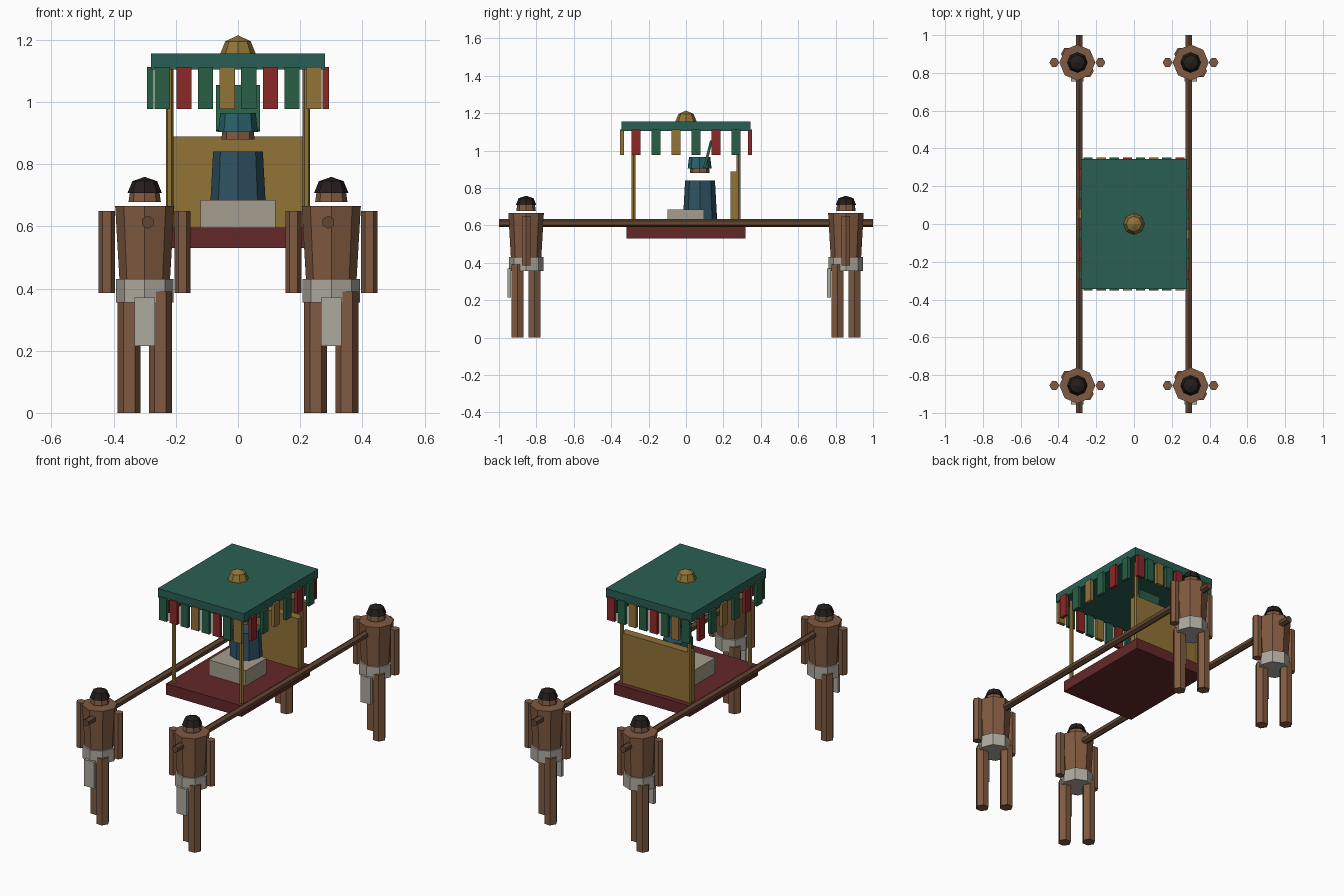
import bpy
import math
from mathutils import Matrix, Euler

if "Cube" in bpy.data.objects:
    bpy.data.objects.remove(bpy.data.objects["Cube"])


def lin(c):
    return (c / 255 / 12.92) if c < 10 else ((c / 255 + 0.055) / 1.055) ** 2.4


def material(name, r, g, b):
    m = bpy.data.materials.new(name)
    m.diffuse_color = (lin(r), lin(g), lin(b), 1)
    m.use_nodes = True
    m.node_tree.nodes["Principled BSDF"].inputs["Base Color"].default_value = m.diffuse_color
    return m


SKIN = material("skin", 128, 90, 65)
HAIR = material("hair", 36, 30, 28)
CLOTH = material("cloth", 172, 168, 158)
WOOD = material("wood", 98, 70, 50)
RED = material("dark_red", 100, 40, 40)
GOLD = material("gold", 145, 115, 55)
STONE = material("stone", 165, 158, 142)
ROBE = material("robe_blue", 45, 82, 98)
TEAL = material("teal", 42, 98, 108)
CANOPY = material("canopy_green", 42, 95, 83)
GREEN = material("strip_green", 40, 95, 70)
BRIGHT_RED = material("strip_red", 140, 40, 40)


def build(name, verts, faces, mat):
    me = bpy.data.meshes.new(name)
    me.from_pydata(verts, [], faces)
    me.materials.append(mat)
    ob = bpy.data.objects.new(name, me)
    bpy.context.collection.objects.link(ob)
    return ob


def lathe(name, x, y, profile, sides, mat):
    """Faceted solid from (radius, z) rings, first vertex on +x."""
    verts, faces = [], []
    for r, z in profile:
        for i in range(sides):
            a = 2 * math.pi * i / sides
            verts.append((x + r * math.cos(a), y + r * math.sin(a), z))
    for k in range(len(profile) - 1):
        for i in range(sides):
            j = (i + 1) % sides
            faces.append((k * sides + i, k * sides + j, (k + 1) * sides + j, (k + 1) * sides + i))
    faces.append(tuple(reversed(range(sides))))
    faces.append(tuple(range(len(verts) - sides, len(verts))))
    return build(name, verts, faces, mat)


def box(name, center, size, mat, tilt=0):
    sx, sy, sz = (s / 2 for s in size)
    verts = [(x, y, z) for x in (-sx, sx) for y in (-sy, sy) for z in (-sz, sz)]
    faces = [(0, 1, 3, 2), (4, 6, 7, 5), (0, 4, 5, 1), (2, 3, 7, 6), (0, 2, 6, 4), (1, 5, 7, 3)]
    ob = build(name, verts, faces, mat)
    ob.data.transform(Matrix.Translation(center) @ Euler((tilt, 0, 0)).to_matrix().to_4x4())
    return ob


def bearer(x, y):
    # legs in mid-stride
    for s in (-1, 1):
        lathe("bearer_leg", x + s * 0.05, y - s * 0.045, [(0.037, 0), (0.037, 0.39)], 6, SKIN)
        lathe("bearer_arm", x + s * 0.122, y, [(0.026, 0.385), (0.026, 0.65)], 6, SKIN)
    lathe("bearer_torso", x, y, [(0.078, 0.37), (0.095, 0.665)], 8, SKIN)
    lathe("bearer_loincloth", x, y, [(0.092, 0.355), (0.092, 0.43)], 8, CLOTH)
    box("bearer_flap", (x, y - 0.09, 0.293), (0.065, 0.02, 0.155), CLOTH)
    lathe("bearer_head", x, y, [(0.052, 0.678), (0.046, 0.72)], 8, SKIN)
    lathe("bearer_hair", x, y, [(0.055, 0.708), (0.04, 0.745), (0.003, 0.758)], 8, HAIR)


for bx in (-0.3, 0.3):
    for by in (-0.855, 0.855):
        bearer(bx, by)

# carrying poles
for px in (-0.29, 0.29):
    pole = lathe("carrying_pole", 0, 0, [(0.021, -1), (0.021, 1)], 6, WOOD)
    pole.data.transform(Matrix.Translation((px, 0, 0.613)) @ Matrix.Rotation(math.pi / 2, 4, 'X')
                        @ Matrix.Rotation(math.pi / 2, 4, 'Z'))

# platform, back panel, seat
box("platform", (0, 0, 0.563), (0.49, 0.635, 0.065), RED)
box("back_panel", (0, 0.262, 0.742), (0.45, 0.05, 0.295), GOLD)
box("seat", (0, -0.002, 0.64), (0.24, 0.195, 0.09), STONE)
for px in (-0.22, 0.22):
    for py in (-0.28, 0.28):
        lathe("canopy_post", px, py, [(0.012, 0.59), (0.012, 1.11)], 6, GOLD)

# seated rider
lathe("rider_robe", 0, 0.075, [(0.093, 0.60), (0.08, 0.84)], 8, ROBE)
lathe("rider_head", 0, 0.073, [(0.053, 0.88), (0.05, 0.92)], 8, SKIN)
lathe("rider_cap", 0, 0.073, [(0.064, 0.903), (0.057, 0.965)], 8, TEAL)
box("rider_headdress_fan", (0, 0.117, 0.98), (0.142, 0.014, 0.15), GREEN, tilt=-0.25)

# canopy and finial
box("canopy_roof", (0, 0, 1.13), (0.56, 0.69, 0.052), CANOPY)
lathe("canopy_finial", 0, 0, [(0.057, 1.155), (0.041, 1.195), (0.003, 1.213)], 8, GOLD)

# hanging valance strips, colours in a repeating cycle
CYCLE = [GREEN, BRIGHT_RED, GREEN, GOLD]
for s, shift in ((-1, 0), (1, 1)):
    for i in range(8):
        box("valance_end_strip", ((i - 3.5) * 0.0695, s * 0.342, 1.045), (0.049, 0.02, 0.135),
            CYCLE[(i + 2 * shift) % 4])
    for i in range(6):
        box("valance_side_strip", (s * 0.282, (i - 2.5) * 0.107, 1.045), (0.02, 0.05, 0.135),
            CYCLE[(i + shift) % 4])
